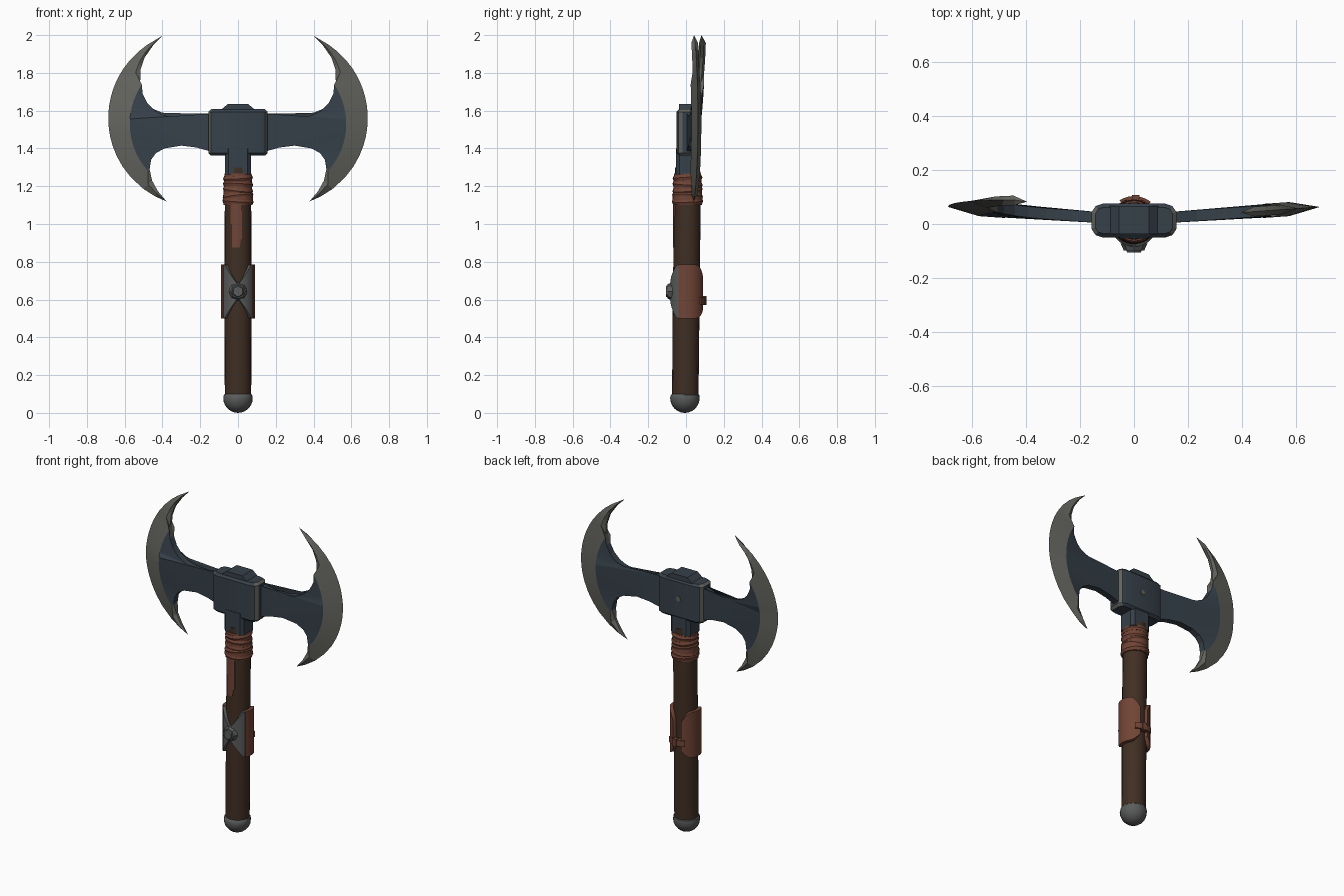
import bpy, bmesh, math
from math import sin, cos, radians
from mathutils import Vector

if "Cube" in bpy.data.objects:
    bpy.data.objects.remove(bpy.data.objects["Cube"])


def material(name, rgb):
    m = bpy.data.materials.new(name)
    m.diffuse_color = (*rgb, 1)
    m.use_nodes = True
    m.node_tree.nodes["Principled BSDF"].inputs["Base Color"].default_value = m.diffuse_color
    return m


DARK = material("dark_steel", (0.037, 0.052, 0.068))
EDGE = material("edge_steel", (0.125, 0.125, 0.112))
METAL = material("grey_iron", (0.105, 0.107, 0.108))
WOOD = material("brown_wood", (0.052, 0.028, 0.017))
LEATHER = material("red_leather", (0.165, 0.058, 0.036))


def smooth(ob, angle=30):
    bpy.ops.object.select_all(action='DESELECT')
    ob.select_set(True)
    bpy.context.view_layer.objects.active = ob
    bpy.ops.object.shade_smooth_by_angle(angle=radians(angle))


def finish(name, bm, mats, angle=30):
    bmesh.ops.remove_doubles(bm, verts=bm.verts, dist=1e-5)
    bmesh.ops.recalc_face_normals(bm, faces=bm.faces)
    me = bpy.data.meshes.new(name)
    bm.to_mesh(me)
    bm.free()
    for m in mats:
        me.materials.append(m)
    ob = bpy.data.objects.new(name, me)
    bpy.context.collection.objects.link(ob)
    smooth(ob, angle)
    return ob


def loft(sections, cap=True, rule=None):
    """Skin a list of closed rings; rule(i, k) gives the material slot."""
    bm = bmesh.new()
    rings = [[bm.verts.new(p) for p in s] for s in sections]
    n = len(rings[0])
    for i in range(len(rings) - 1):
        a, b = rings[i], rings[i + 1]
        for k in range(n):
            j = (k + 1) % n
            f = bm.faces.new((a[k], a[j], b[j], b[k]))
            if rule:
                f.material_index = rule(i, k)
    if cap:
        bm.faces.new(rings[0])
        bm.faces.new(rings[-1])
    return bm


def round_part(name, profile, mat, n=16):
    """Round shaft from (radius, z, y centre) stations."""
    secs = [[(r * cos(2 * math.pi * k / n), y + r * sin(2 * math.pi * k / n), z)
             for k in range(n)] for r, z, y in profile]
    return finish(name, loft(secs), [mat], 40)


def wrap_patch(name, a0, a1, zspan, ri, ro, mat, cy=0.003, n=14):
    """Curved plate around the shaft; angle 0 is the front."""
    secs = []
    for i in range(n + 1):
        d = a0 + (a1 - a0) * i / n
        a = radians(d)
        lo, hi = zspan(d)
        secs.append([(r * sin(a), cy - r * cos(a), z)
                     for r, z in ((ri, lo), (ri, hi), (ro, hi), (ro, lo))])
    return finish(name, loft(secs), [mat])


def prism(name, pts, axis, lo, hi, mats, bevel=0.0, rule=None):
    """Extrude a 2D outline along y (outline x,z) or z (outline x,y)."""
    def put(p, d):
        return (p[0], d, p[1]) if axis == 'y' else (p[0], p[1], d)
    bm = loft([[put(p, d) for p in pts] for d in (lo, hi)])
    bmesh.ops.recalc_face_normals(bm, faces=bm.faces)
    if bevel:
        ends = [e for e in bm.edges if abs(
            (e.verts[0].co - e.verts[1].co)['xyz'.index(axis)]) < 1e-6]
        bmesh.ops.bevel(bm, geom=ends, offset=bevel, segments=1, affect='EDGES')
    bm.normal_update()
    if rule:
        for f in bm.faces:
            f.material_index = rule(f)
    return finish(name, bm, mats, 20)


# Shaft and pommel
round_part("handle", [(0.07, 0.07, -0.004), (0.071, 0.6, 0.001),
                      (0.07, 1.15, 0.008), (0.066, 1.3, 0.009)], WOOD)
pommel = [(0.078 * sin(t), 0.078 - 0.078 * cos(t), -0.006)
          for t in [radians(max(a, 1)) for a in range(0, 91, 15)]]
round_part("pommel", pommel + [(0.075, 0.095, -0.005), (0.066, 0.102, -0.005)], METAL)

# Leather binding under the head
round_part("binding_core", [(0.077, 1.1, 0.008), (0.08, 1.13, 0.008),
                            (0.074, 1.2, 0.008), (0.072, 1.268, 0.008)], LEATHER)
for i, (z, tx, ty, r) in enumerate([(1.12, 0.03, 0.06, 0.071), (1.148, -0.08, -0.12, 0.07),
                                    (1.18, 0.08, 0.1, 0.068), (1.21, -0.06, 0.05, 0.068),
                                    (1.243, 0.05, -0.06, 0.067)]):
    bpy.ops.mesh.primitive_torus_add(major_radius=r, minor_radius=0.012, major_segments=24,
                                     minor_segments=6, location=(0, 0.008, z),
                                     rotation=(tx, ty, 0))
    ob = bpy.context.object
    ob.name = f"binding_loop_{i + 1}"
    ob.scale.z = 1.4
    ob.data.materials.append(LEATHER)
    smooth(ob, 40)

# Loose leather tails hanging in front
wrap_patch("binding_tail_long", -24, 17, lambda d: (0.875 if d < 10 else 0.92, 1.12),
           0.066, 0.076, LEATHER, 0.006, 8)
wrap_patch("binding_tail_short", -32, -22, lambda d: (1.0, 1.12),
           0.066, 0.074, LEATHER, 0.006, 4)


# Grip guard: iron bow-tie plate, leather sides, back strap
def wing_span(d):
    h = 0.035 + 0.105 * min(1, abs(d) / 52)
    return 0.643 - h, 0.643 + h


def side_span(d):
    t = max(0, abs(d) - 120) / 45
    return 0.5 + 0.05 * t * t, 0.785 - 0.07 * t * t


wrap_patch("guard_plate", -68, 68, wing_span, 0.066, 0.087, METAL, n=26)
for s, side in ((1, "right"), (-1, "left")):
    wrap_patch(f"guard_leather_{side}", s * 62, s * 163, side_span, 0.066, 0.091, LEATHER)
wrap_patch("guard_strap", 142, 212, lambda d: (0.575, 0.612), 0.07, 0.1, LEATHER)
wrap_patch("guard_strap_knot", 168, 184, lambda d: (0.57, 0.618), 0.08, 0.105, LEATHER, n=4)


def stud(name, r, n, y, depth, z, mat):
    bpy.ops.mesh.primitive_cone_add(vertices=n, radius1=r, radius2=r * 0.75, depth=depth,
                                    location=(0, y, z), rotation=(radians(90), 0, 0))
    ob = bpy.context.object
    ob.name = name
    ob.data.materials.append(mat)


stud("guard_stud_base", 0.05, 8, -0.085, 0.026, 0.643, METAL)
stud("guard_stud", 0.038, 6, -0.097, 0.018, 0.643, METAL)

# Head block with worn corners, crest and neck
half = [(0.115, -0.05), (0.142, -0.041), (0.157, -0.018),
        (0.157, 0.043), (0.142, 0.066), (0.115, 0.075)]
outline = half + [(-x, y) for x, y in reversed(half)]


def worn(f):
    c, n = f.calc_center_median(), f.normal
    return int(abs(c.x) > 0.12 and 0.45 < abs(n.x) < 0.95)


prism("head_block", outline, 'z', 1.362, 1.608, [DARK, EDGE], 0.014, worn)
prism("head_crest", [(-0.095, 1.58), (-0.09, 1.605), (-0.055, 1.634), (0.055, 1.634),
                     (0.09, 1.605), (0.095, 1.58)], 'y', -0.037, 0.066, [DARK])
neck = [(0.068, -0.035), (0.068, 0.052), (0.05, 0.07), (-0.05, 0.07),
        (-0.068, 0.052), (-0.068, -0.035), (-0.05, -0.053), (0.05, -0.053)]
prism("head_neck", neck, 'z', 1.262, 1.40, [DARK])
prism("back_rivet", [(0.016 * cos(k * math.pi / 4), 1.49 + 0.016 * sin(k * math.pi / 4))
                     for k in range(8)], 'y', 0.07, 0.079, [EDGE])

# Crescent blades: inner contour point plus angle on the outer cutting arc
STATIONS = [(.378, 1.119, -70), (.425, 1.175, -62), (.455, 1.23, -53), (.468, 1.29, -42),
            (.46, 1.34, -33), (.435, 1.375, -25), (.39, 1.40, -18), (.30, 1.415, -12),
            (.22, 1.405, -7), (.13, 1.38, -2), (.13, 1.585, 4), (.23, 1.558, 9),
            (.325, 1.558, 14), (.39, 1.573, 19), (.44, 1.60, 24), (.48, 1.64, 29),
            (.505, 1.69, 34), (.518, 1.75, 41), (.515, 1.82, 49), (.495, 1.88, 56),
            (.45, 1.945, 62), (.395, 2.0, 68)]


def blade(name, side):
    def mid_y(p):
        y = 0.024 + 0.07 * (p.x - 0.13)
        if side < 0:                      # the left horn leans back
            y += 0.1 * max(0, p.y - 1.55) * min(1, max(0, (p.x - 0.13) / 0.3))
        return y

    secs, body = [], []
    for i, (x, z, deg) in enumerate(STATIONS):
        inner, a = Vector((x, z)), radians(deg)
        tip = i in (0, len(STATIONS) - 1)
        outer = inner if tip else Vector((.218 + .469 * cos(a), 1.56 + .469 * sin(a)))
        inside = (inner - Vector((.2, 1.53))).length < .365
        ridge = Vector((.2 + .373 * cos(a), 1.53 + .373 * sin(a))) if inside \
            else inner.lerp(outer, .45)
        body.append(inside)
        hi = 0 if tip else (0.02 if inside else 0.008)
        hr = 0 if tip else (0.026 if inside else 0.018)
        ring = [(inner, -hi), (ridge, -hr), (outer, 0), (ridge, hr), (inner, hi)]
        secs.append([(side * p.x, mid_y(p) + h, p.y) for p, h in ring])

    def rule(i, k):
        return 0 if k in (0, 3, 4) and body[i] and body[i + 1] else 1
    finish(name, loft(secs, False, rule), [DARK, EDGE], 12)


blade("blade_right", 1)
blade("blade_left", -1)
